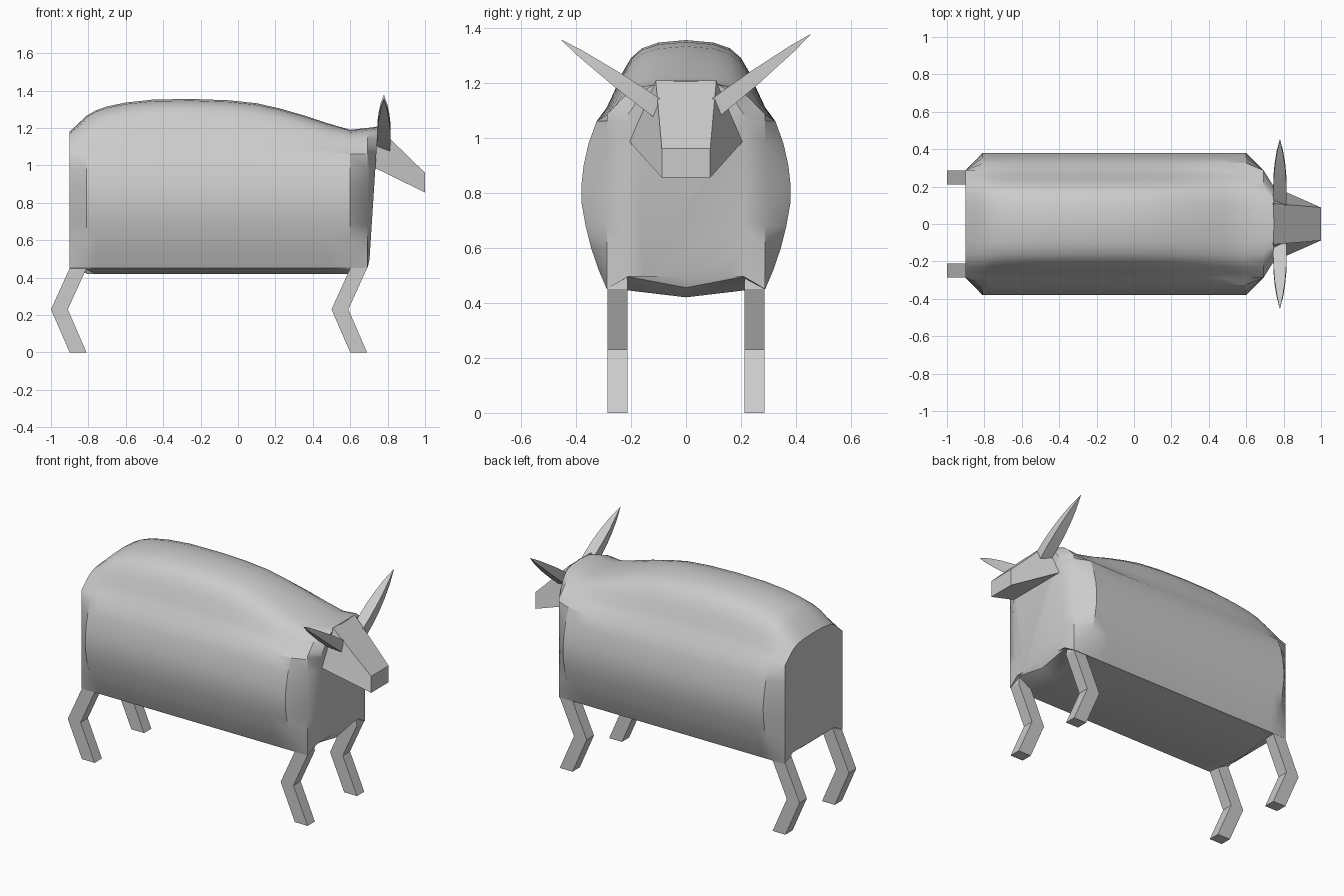
import bpy

if "Cube" in bpy.data.objects:
    bpy.data.objects.remove(bpy.data.objects["Cube"])

def make(name, verts, faces, smooth=False):
    me = bpy.data.meshes.new(name)
    me.from_pydata(verts, [], faces)
    me.validate()
    ob = bpy.data.objects.new(name, me)
    bpy.context.collection.objects.link(ob)
    bpy.ops.object.select_all(action='DESELECT')
    ob.select_set(True)
    bpy.context.view_layer.objects.active = ob
    bpy.ops.object.mode_set(mode='EDIT')
    bpy.ops.mesh.select_all(action='SELECT')
    bpy.ops.mesh.normals_make_consistent(inside=False)
    bpy.ops.object.mode_set(mode='OBJECT')
    if smooth:
        bpy.ops.object.shade_smooth_by_angle()
    return ob

def loft(name, rings, smooth=False):
    n = len(rings[0])
    verts = [p for r in rings for p in r]
    faces = [list(range(n)), list(range((len(rings) - 1) * n, len(rings) * n))]
    for i in range(len(rings) - 1):
        for j in range(n):
            k = (j + 1) % n
            faces.append([i*n + j, i*n + k, (i+1)*n + k, (i+1)*n + j])
    return make(name, verts, faces, smooth)

# body: half cross-section (y, z) swept along x, with the back line as top height
HALF = [(0, .42), (.21, .445), (.288, .45), (.318, .52), (.345, .6), (.365, .68),
        (.379, .76), (.38, .83), (.372, .9), (.354, .98), (.325, 1.06), (.288, 1.11),
        (.26, 1.17), (.232, 1.235), (.2, 1.29), (.16, 1.325), (.1, 1.346), (0, 1.355)]

def section(x, top, kind):
    half = []
    for i, (y, z) in enumerate(HALF):
        px = x
        if z > 1.06:
            z = 1.06 + (z - 1.06) * (top - 1.06) / .295
        if kind != 'barrel':
            y = min(y, .288)
            if i < 2:
                z = .455 if kind == 'front' and i == 0 else .495
        if kind == 'chest':
            y *= .73
            z = max(z, .495 if i else .455)
            px = x + .045 * (z - .45) / .7
        half.append((px, y, z))
    return half + [(a, -b, c) for a, b, c in half[-2:0:-1]]

BACK = [(-.81, 1.265), (-.76, 1.294), (-.7, 1.315), (-.6, 1.336), (-.45, 1.352),
        (-.25, 1.355), (-.05, 1.348), (.1, 1.332), (.22, 1.305), (.35, 1.268),
        (.48, 1.225), (.6, 1.19)]
rings = [section(-.9, 1.18, 'rear')]
rings += [section(x, t, 'barrel') for x, t in BACK]
rings += [section(.692, 1.2, 'front'), section(.7, 1.208, 'chest')]
loft('body', rings, True)

# head: tapered wedge
loft('head', [
    [(.735, -.205, .985), (.735, .205, .985), (.745, .11, 1.208), (.745, -.11, 1.208)],
    [(1, -.088, .855), (1, .088, .855), (1, .088, .96), (1, -.088, .96)]])

# horns: flat-sided blades that taper to a point
def horn(name, side, tip_z):
    b, tip = (side * .108, 1.11), (side * .452, tip_z)
    dy, dz = tip[0] - b[0], tip[1] - b[1]
    ln = (dy * dy + dz * dz) ** .5
    ny, nz = -dz / ln, dy / ln
    rs = []
    for t, hx, h in [(-.1, .03, .034), (0, .033, .034), (.2, .036, .031), (.4, .034, .027),
                     (.6, .028, .02), (.8, .017, .013), (1, .001, .001)]:
        y, z = b[0] + dy * t, b[1] + dz * t
        rs.append([(.78 + sx * hx, y + s * h * ny, z + s * h * nz)
                   for sx, s in ((-1, -1), (1, -1), (1, 1), (-1, 1))])
    loft(name, rs, True)

horn('left_horn', 1, 1.375)
horn('right_horn', -1, 1.355)

# legs: bent at the knee
for end, x0 in (('rear', -.9), ('front', .6)):
    for side, s in (('left', 1), ('right', -1)):
        path = [(0, 0), (-.1, .23), (0, .45), (.03, .52)]
        loft(f'{end}_{side}_leg', [
            [(x0 + dx + a, s * y, z) for a, y in
             ((0, .212), (.09 if z < .5 else .05, .212), (.09 if z < .5 else .05, .285), (0, .285))]
            for dx, z in path])
